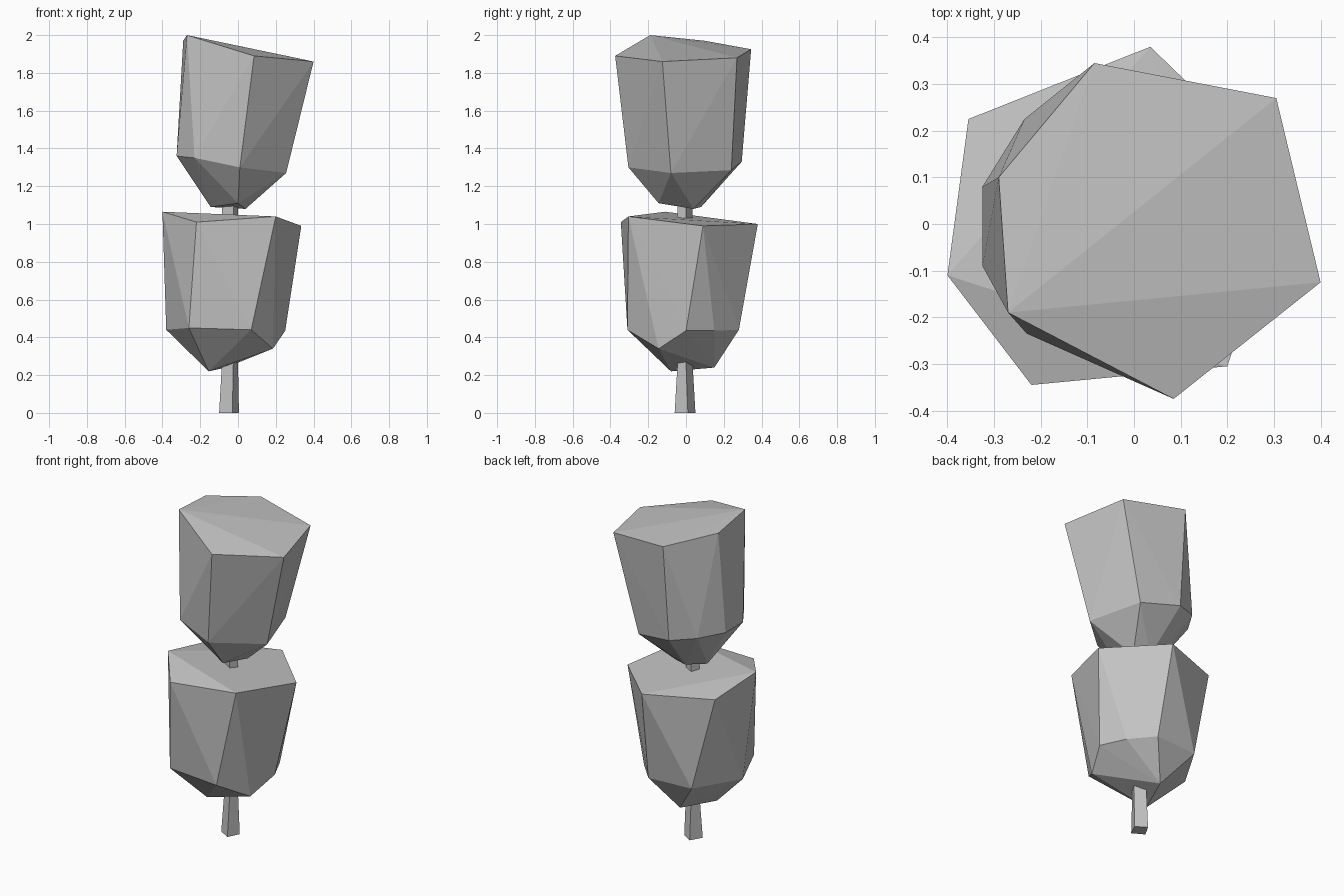
import bpy
import bmesh
from mathutils import Vector

default_cube = bpy.data.objects.get("Cube")
if default_cube:
    bpy.data.objects.remove(default_cube, do_unlink=True)

CENTIMETRE = 0.01


def make_material(name, colour):
    material = bpy.data.materials.new(name)
    material.use_nodes = True
    material.diffuse_color = colour
    material.node_tree.nodes["Principled BSDF"].inputs["Base Color"].default_value = colour
    return material


def finish_object(bm, name, material):
    bmesh.ops.recalc_face_normals(bm, faces=bm.faces)
    mesh = bpy.data.meshes.new(name)
    bm.to_mesh(mesh)
    bm.free()
    mesh.materials.append(material)
    part = bpy.data.objects.new(name, mesh)
    bpy.context.collection.objects.link(part)
    return part


def faceted_clump(name, rings, material):
    """Wrap a faceted convex skin around the crown, shoulder and base rings."""
    bm = bmesh.new()
    for ring in rings:
        for point in ring:
            bm.verts.new(Vector(point) * CENTIMETRE)
    hull = bmesh.ops.convex_hull(bm, input=bm.verts)
    leftovers = [v for v in hull["geom_interior"] if isinstance(v, bmesh.types.BMVert)]
    bmesh.ops.delete(bm, geom=leftovers, context="VERTS")
    return finish_object(bm, name, material)


def square_stem(name, outlines, heights, material):
    """Loft a skewed square outline upwards through the given heights."""
    bm = bmesh.new()
    loops = [[bm.verts.new(Vector((x, y, height)) * CENTIMETRE) for x, y in outline]
             for outline, height in zip(outlines, heights)]
    for lower, upper in zip(loops, loops[1:]):
        for i in range(len(lower)):
            j = (i + 1) % len(lower)
            bm.faces.new((lower[i], lower[j], upper[j], upper[i]))
    bm.faces.new(loops[0])
    bm.faces.new(loops[-1])
    return finish_object(bm, name, material)


grey = make_material("plain grey", (0.55, 0.55, 0.55, 1.0))

# Trunk: flared foot, then a straight stem that joins both clumps
foot = [(-10, -2), (-3, -6), (0.5, 1), (-6, 5)]
stem = [(-8.5, -1), (-2.5, -4.5), (0, 0), (-6, 3.5)]
square_stem("trunk", [foot, stem, stem], [0, 26, 118], grey)

# Lower foliage: crown, shoulder and base
lower_crown = [(-40, -11, 106.5), (-22, -34.5, 101), (20, -30.5, 104),
               (33.5, 9, 99), (3.5, 38, 100), (-35.5, 22.5, 101)]
lower_shoulder = [(-38, -1, 44), (-26, -29, 45), (7, -31, 44), (18.5, -14.5, 34),
                  (25, 0, 43.5), (18, 15, 43.5), (6, 28, 44), (-22, 26, 44)]
lower_base = [(-15.5, -8, 22), (-6.5, 15, 24)]
faceted_clump("lower_foliage", [lower_crown, lower_shoulder, lower_base], grey)

# Upper foliage: crown, shoulder and base
upper_crown = [(-8.5, 34.5, 192.5), (30.5, 27, 188), (40, -12.5, 186),
               (8.5, -37.5, 189), (-27, -19, 200), (-29, 10, 197)]
upper_shoulder = [(-23.5, 22.5, 135.5), (-32.5, 8, 136), (-32.5, -9, 136), (-23, -23.5, 135),
                  (1, -30.5, 130), (25.5, -8, 127), (15.5, 24, 128.5), (-9, 29.5, 133)]
upper_base = [(-14.5, 0, 109), (0, -14.5, 111), (4, 4, 108), (-5, 8, 109)]
faceted_clump("upper_foliage", [upper_crown, upper_shoulder, upper_base], grey)
